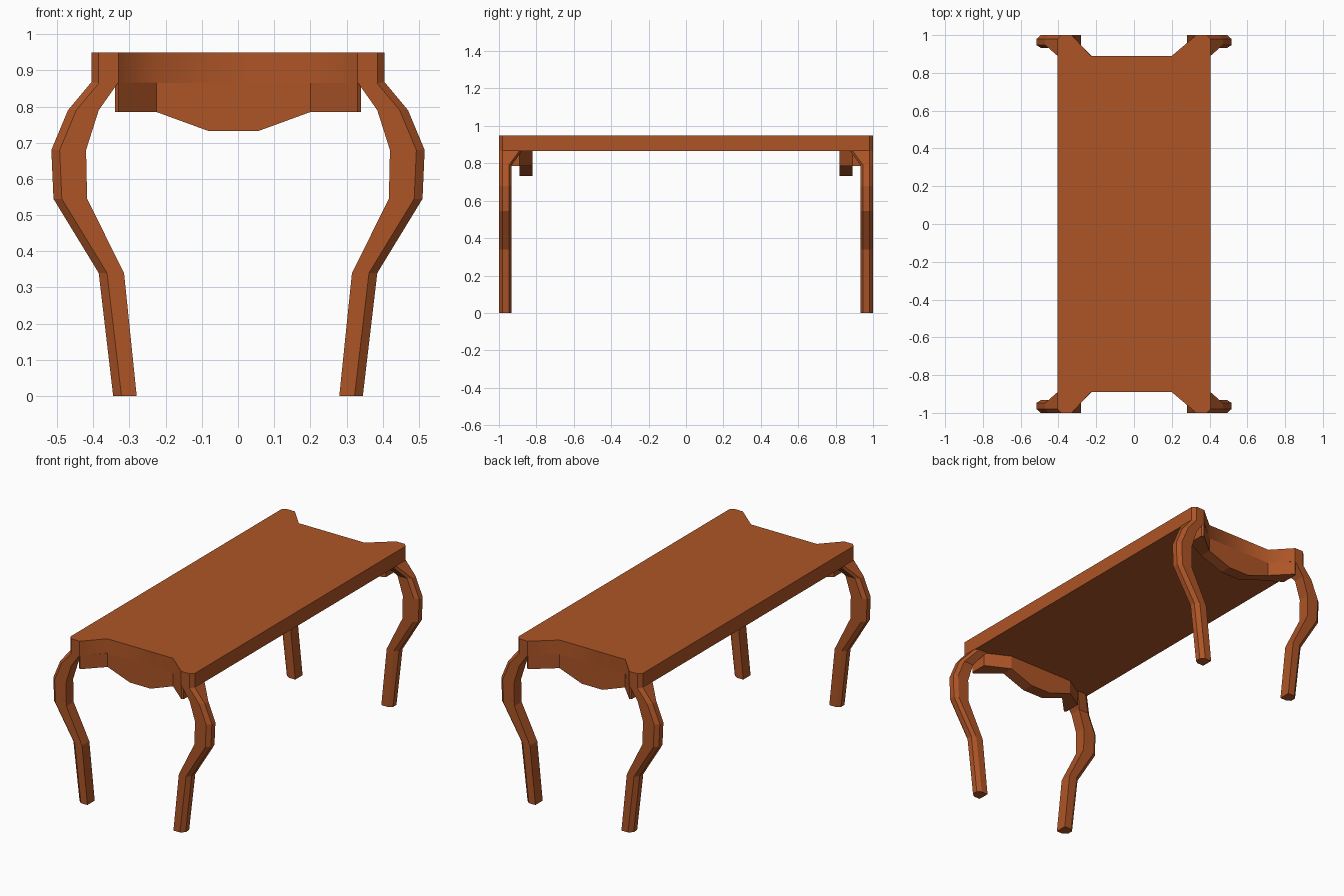
import bpy, bmesh

if "Cube" in bpy.data.objects:
    bpy.data.objects.remove(bpy.data.objects["Cube"])

wood = bpy.data.materials.new("warm brown wood")
wood.diffuse_color = (0.42, 0.09, 0.02, 1)
wood.use_nodes = True
wood.node_tree.nodes["Principled BSDF"].inputs["Base Color"].default_value = wood.diffuse_color


def loft(bm, rings):
    """Skin a stack of equal-length rings and cap both ends."""
    vs = [[bm.verts.new(p) for p in r] for r in rings]
    n = len(vs[0])
    for a, b in zip(vs, vs[1:]):
        for i in range(n):
            j = (i + 1) % n
            bm.faces.new((a[i], a[j], b[j], b[i]))
    bm.faces.new(vs[0])
    bm.faces.new(vs[-1])


def finish(name, bm):
    bmesh.ops.recalc_face_normals(bm, faces=bm.faces)
    me = bpy.data.meshes.new(name)
    bm.to_mesh(me)
    bm.free()
    me.materials.append(wood)
    ob = bpy.data.objects.new(name, me)
    bpy.context.collection.objects.link(ob)


# table top: long slab with clipped corners and a notch at each end
end = [(-.405, -.98), (-.385, -1), (-.33, -1), (-.228, -.89),
       (.2, -.89), (.33, -1), (.385, -1), (.405, -.98)]
outline = end + [(x, -y) for x, y in reversed(end)]
bm = bmesh.new()
loft(bm, [[(x, y, z) for x, y in outline] for z in (.865, .95)])
for f in bm.faces:
    f.smooth = True
for e in bm.edges:  # only the notch corners stay soft
    a, b = e.verts
    e.smooth = abs(a.co.z - b.co.z) > .01 and abs(a.co.y) < .95
finish("table_top", bm)

# aprons: drooping centre board with an angled wing at each side
centre = [(-.225, .866), (-.225, .785), (-.08, .732), (.055, .732), (.2, .785), (.2, .866)]
wings = [[(-.225, -.89), (-.33, -.998), (-.34, -.99), (-.34, -.89), (-.225, -.82)],
         [(.2, -.89), (.33, -.998), (.34, -.99), (.34, -.89), (.2, -.82)]]
for label, s in (("front", 1), ("back", -1)):
    bm = bmesh.new()
    loft(bm, [[(x, s * y, z) for x, z in centre] for y in (-.89, -.82)])
    for w in wings:
        loft(bm, [[(x, s * y, z) for x, y in w] for z in (.785, .866)])
    finish(label + "_apron", bm)

# curved legs: (height, outer x, inner x, back y), outer edges chamfered
stations = [(0, .345, .28, .932), (.34, .385, .315, .932), (.545, .51, .417, .932),
            (.68, .516, .42, .932), (.79, .47, .385, .932), (.868, .405, .33, .875)]
for fb, sy in (("front", -1), ("back", 1)):
    for lr, sx in (("left", -1), ("right", 1)):
        bm = bmesh.new()
        rings = []
        for z, xo, xi, yb in stations:
            sec = [(xi, 1), (xo - .023, 1), (xo, .98), (xo, yb + .015), (xo - .023, yb), (xi, yb)]
            rings.append([(sx * x, sy * y, z) for x, y in sec])
        loft(bm, rings)
        finish(f"{fb}_{lr}_leg", bm)
